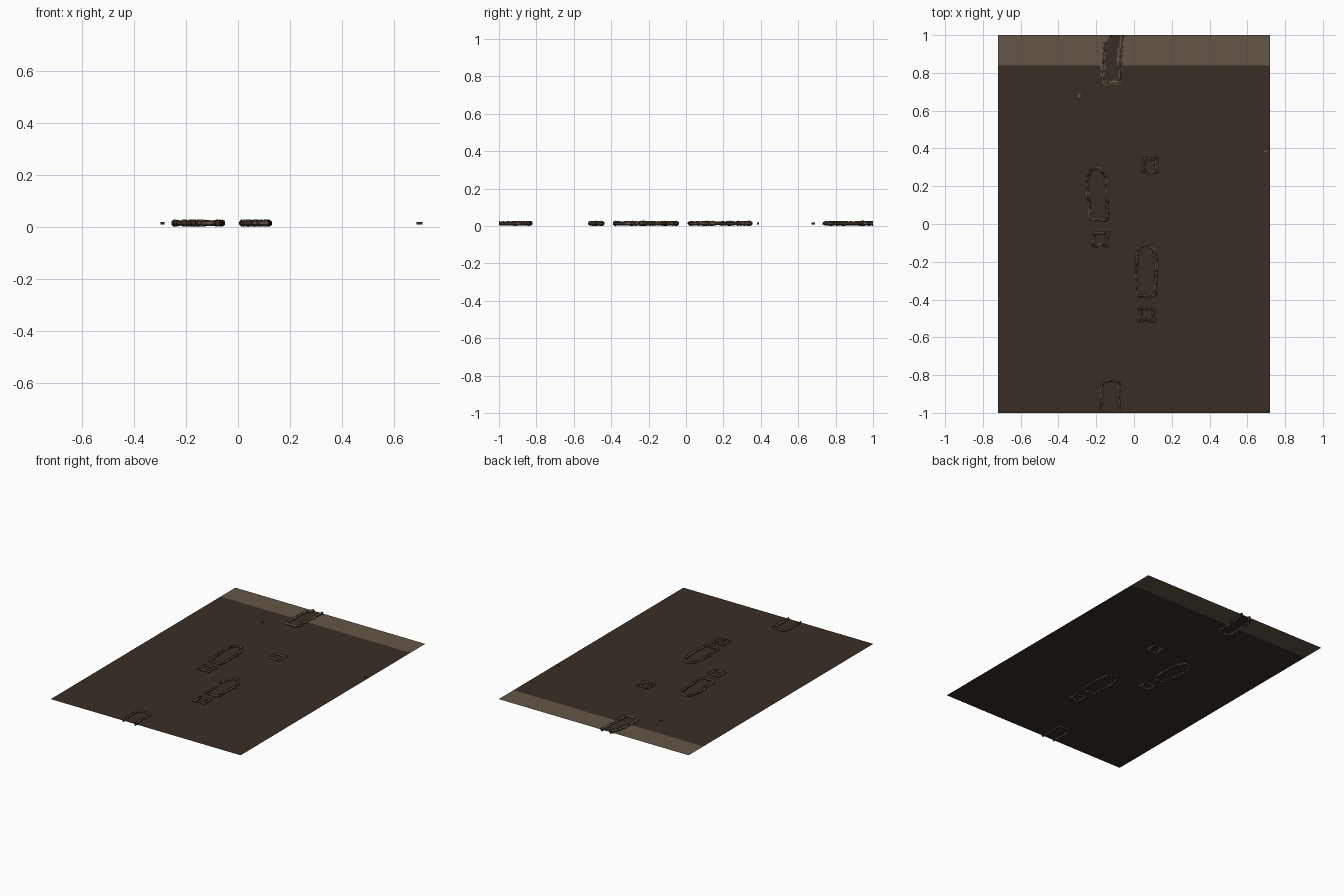
import bpy, bmesh, math, random
from mathutils import Vector

if "Cube" in bpy.data.objects:
    bpy.data.objects.remove(bpy.data.objects["Cube"])

random.seed(4)
MID = 0.0145  # height of the thin ground sheet


def material(name, rgb):
    m = bpy.data.materials.new(name)
    m.diffuse_color = (*rgb, 1)
    m.use_nodes = True
    m.node_tree.nodes["Principled BSDF"].inputs["Base Color"].default_value = m.diffuse_color
    return m


DARK = material("dark mud", (0.040, 0.027, 0.018))
TAN = material("dry mud", (0.125, 0.094, 0.062))


def finish(bm, name):
    me = bpy.data.meshes.new(name)
    bm.to_mesh(me)
    bm.free()
    me.materials.append(DARK)
    me.materials.append(TAN)
    ob = bpy.data.objects.new(name, me)
    bpy.context.collection.objects.link(ob)
    return ob


# Ground sheet: dark field, tan band at the back, dark print fill in the band
def ground():
    bm = bmesh.new()
    left = [(-0.165, 0.84), (-0.16, 0.92), (-0.145, 0.97), (-0.125, 1.0)]
    right = [(-0.09, 0.84), (-0.088, 0.92), (-0.075, 0.96), (-0.06, 1.0)]
    polys = [
        ([(-0.72, -1), (0.72, -1), (0.72, 0.84), right[0], left[0], (-0.72, 0.84)], 0),
        ([(-0.72, 0.84)] + left + [(-0.72, 1)], 1),
        (left[::-1] + right, 0),
        ([(0.72, 0.84), (0.72, 1)] + right[::-1], 1),
    ]
    for pts, mat in polys:
        f = bm.faces.new([bm.verts.new((x, y, MID)) for x, y in pts])
        f.material_index = mat
    bmesh.ops.remove_doubles(bm, verts=bm.verts, dist=1e-5)
    bmesh.ops.triangulate(bm, faces=bm.faces)
    for f in bm.faces:
        f.normal_update()
        if f.normal.z < 0:
            f.normal_flip()
    finish(bm, "ground_sheet")


def resample(pts, closed, step=0.011):
    pts = [Vector(p) for p in pts]
    out = []
    for a, b in zip(pts, pts[1:] + (pts[:1] if closed else [])):
        n = max(1, round((b - a).length / step))
        out += [a.lerp(b, i / n) for i in range(n)]
    return out if closed else out + [pts[-1]]


# Crumbly raised rim swept along a path, poking out on both sides of the sheet
def rim(name, pts, closed=True, width=0.009):
    path = resample(pts, closed)
    n, bm, rings = len(path), bmesh.new(), []
    for i, p in enumerate(path):
        a = path[i - 1] if closed or i else p
        b = path[(i + 1) % n] if closed or i < n - 1 else p
        t = (b - a).normalized()
        side = Vector((-t.y, t.x))
        end = not closed and i in (0, n - 1)
        shift = 0 if end else random.uniform(-0.004, 0.004)
        w = width * random.uniform(0.8, 1.15)
        h = random.uniform(0.009, 0.0145)
        ring = []
        for k in range(6):
            ang = math.pi * k / 3 + math.pi / 6
            q = p + side * (shift + w * math.cos(ang))
            ring.append(bm.verts.new((q.x, max(-1, min(1, q.y)), MID + h * math.sin(ang))))
        rings.append(ring)
    for i in range(n if closed else n - 1):
        r, s = rings[i], rings[(i + 1) % n]
        for k in range(6):
            bm.faces.new((r[k], r[(k + 1) % 6], s[(k + 1) % 6], s[k]))
    if not closed:
        bm.faces.new(rings[0])
        bm.faces.new(rings[-1])
    bmesh.ops.recalc_face_normals(bm, faces=bm.faces)
    for f in bm.faces:  # slopes are mostly dry, walls mostly dark
        dry = 0.75 if abs(f.normal.z) > 0.4 else 0.2
        f.material_index = int(random.random() < dry)
    finish(bm, name)


# Sole outline: flat bottom, rounded toe
def sole(cx, y0, y1, lean=0.0):
    prof = [(0.036, 0.0), (0.047, 0.05), (0.050, 0.35), (0.052, 0.62),
            (0.046, 0.82), (0.030, 0.95), (0.012, 1.0)]
    pts = prof + [(-x, t) for x, t in reversed(prof)]
    return [(cx + x + lean * t, y0 + t * (y1 - y0)) for x, t in pts]


def heel(cx, cy, w=0.039, h=0.036):
    return [(cx - w, cy - h), (cx, cy - h + 0.006), (cx + w, cy - h), (cx + w - 0.006, cy),
            (cx + w, cy + h), (cx, cy + h - 0.006), (cx - w, cy + h), (cx - w + 0.006, cy)]


ground()
rim("left_sole_rim", sole(-0.186, 0.022, 0.298, -0.014))
rim("right_sole_rim", sole(0.066, -0.383, -0.11, -0.002))
for label, x, y in (("left", -0.178, -0.08), ("right", 0.068, -0.48), ("far", 0.083, 0.31)):
    rim(label + "_heel_rim", heel(x, y))

# Prints cut off by the back and front edges
rim("back_sole_rim", [(-0.125, 1.0), (-0.148, 0.96), (-0.163, 0.89), (-0.165, 0.77), (-0.155, 0.745),
                      (-0.09, 0.745), (-0.072, 0.765), (-0.072, 0.85), (-0.068, 0.93), (-0.06, 1.0)],
    closed=False, width=0.0125)
rim("front_heel_rim", [(-0.17, -1), (-0.172, -0.92), (-0.165, -0.835), (-0.155, -0.83),
                       (-0.09, -0.83), (-0.08, -0.84), (-0.078, -1)], closed=False)


# Loose specks of dirt
def speck(name, x, y, sx, sy):
    bm = bmesh.new()
    bmesh.ops.create_cube(bm, size=1)
    for v in bm.verts:
        v.co = (x + v.co.x * sx, y + v.co.y * sy, MID + v.co.z * 0.01)
    for f in bm.faces:
        f.material_index = int(abs(f.normal.z) > 0.5)
    finish(bm, name)


speck("left_speck", -0.29, 0.68, 0.014, 0.018)
speck("right_speck", 0.697, 0.385, 0.022, 0.01)
